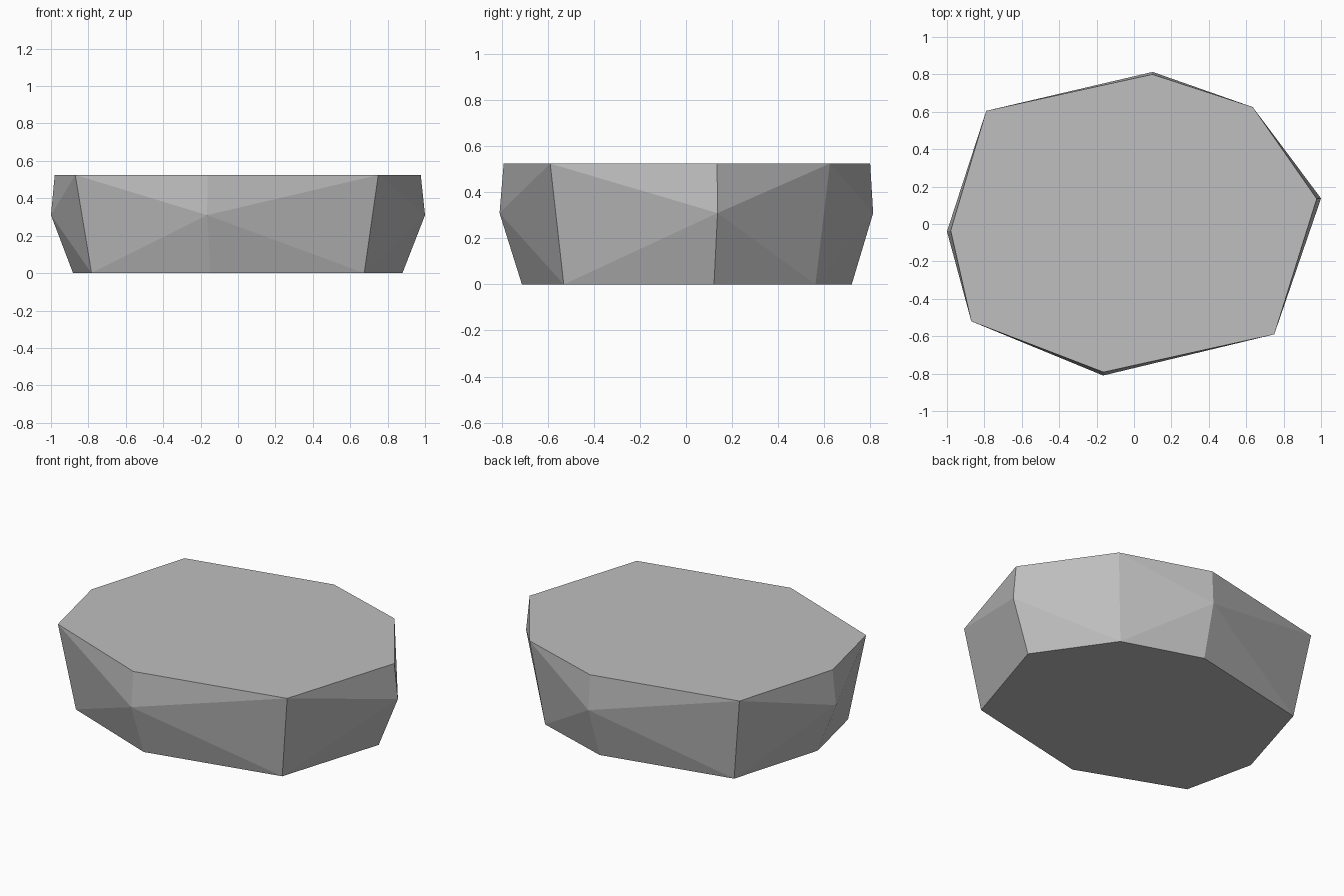
import bpy, bmesh

if "Cube" in bpy.data.objects:
    bpy.data.objects.remove(bpy.data.objects["Cube"])

TOP_Z, WAIST_Z, BASE_SCALE = 0.525, 0.31, 0.9

# Top outline, counter-clockwise; every second corner bulges out at a waist point
outline = [(-0.98, -0.035), (-0.87, -0.52), (-0.163, -0.792), (0.75, -0.59),
           (0.977, 0.135), (0.635, 0.625), (0.098, 0.80), (-0.79, 0.605)]
waist = {0: (-1.0, -0.04), 2: (-0.165, -0.81), 4: (1.0, 0.137), 6: (0.1, 0.813)}

bm = bmesh.new()
top = [bm.verts.new((x, y, TOP_Z)) for x, y in outline]
base = [bm.verts.new((x * BASE_SCALE, y * BASE_SCALE, 0)) for x, y in outline]
bm.faces.new(top)
bm.faces.new(base[::-1])

# Side facets fan out from each waist point to the straight corners beside it
for i, (x, y) in waist.items():
    mid = bm.verts.new((x, y, WAIST_Z))
    j, k = (i - 1) % 8, (i + 1) % 8
    ring = [top[j], base[j], base[i], base[k], top[k], top[i]]
    for a, b in zip(ring, ring[1:] + ring[:1]):
        bm.faces.new((a, b, mid))
bmesh.ops.recalc_face_normals(bm, faces=bm.faces)

mesh = bpy.data.meshes.new("flat_stone")
bm.to_mesh(mesh)
bm.free()

# Plain grey stone
grey = bpy.data.materials.new("stone_grey")
grey.diffuse_color = (0.52, 0.52, 0.52, 1)
grey.use_nodes = True
grey.node_tree.nodes["Principled BSDF"].inputs["Base Color"].default_value = grey.diffuse_color
mesh.materials.append(grey)
stone = bpy.data.objects.new("flat_stone", mesh)
bpy.context.collection.objects.link(stone)
